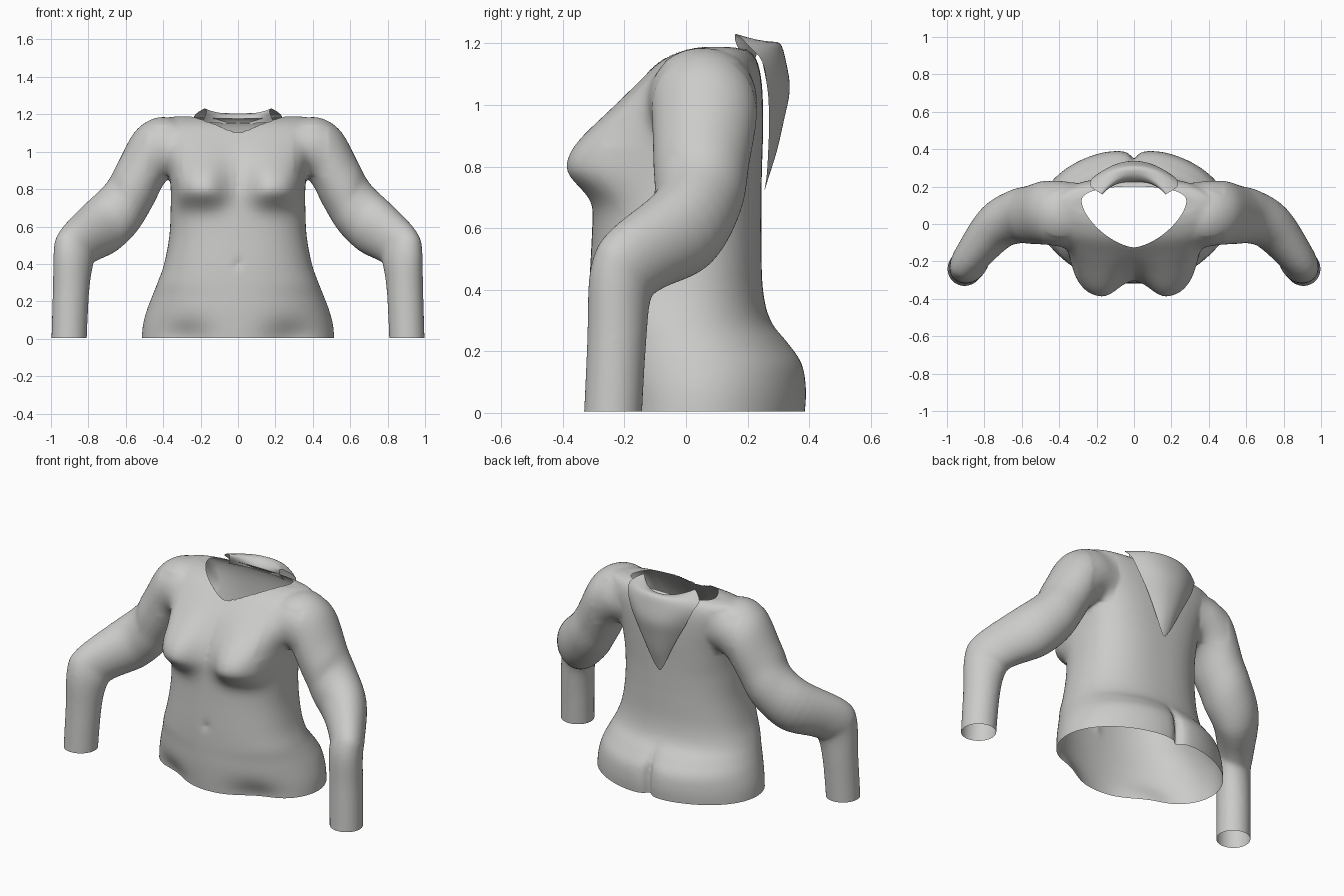
import bpy, bmesh, math
from mathutils import Vector

if "Cube" in bpy.data.objects:
    bpy.data.objects.remove(bpy.data.objects["Cube"])

grey = bpy.data.materials.new("light_grey")
grey.diffuse_color = (0.6, 0.6, 0.59, 1)
grey.use_nodes = True
grey.node_tree.nodes["Principled BSDF"].inputs["Base Color"].default_value = grey.diffuse_color


def spline(rows, steps):
    """Catmull-Rom interpolation through rows of numbers."""
    out = []
    n = len(rows)
    for i in range(n - 1):
        a, b, c, d = rows[max(i - 1, 0)], rows[i], rows[i + 1], rows[min(i + 2, n - 1)]
        for k in range(steps):
            t = k / steps
            out.append([0.5 * (2 * q + (r - p) * t + (2 * p - 5 * q + 4 * r - s) * t * t
                               + (3 * q - p - 3 * r + s) * t ** 3)
                        for p, q, r, s in zip(a, b, c, d)])
    return out + [list(rows[-1])]


def loft(bm, rings):
    """Closed skin over rings, capped at both ends."""
    vs = [[bm.verts.new(p) for p in ring] for ring in rings]
    n = len(vs[0])
    for a, b in zip(vs, vs[1:]):
        for i in range(n):
            bm.faces.new((a[i], a[(i + 1) % n], b[(i + 1) % n], b[i]))
    bm.faces.new(vs[0][::-1])
    bm.faces.new(vs[-1])


def make_object(name, bm):
    me = bpy.data.meshes.new(name)
    bm.to_mesh(me)
    bm.free()
    me.materials.append(grey)
    ob = bpy.data.objects.new(name, me)
    bpy.context.collection.objects.link(ob)
    for p in me.polygons:
        p.use_smooth = True
    return ob


def bell(d, s, k=2):
    return math.exp(-abs(d / s) ** k)


# torso stations: height, half width, front y, back y, roundness exponent
TORSO = [(-0.06, 0.515, -0.305, 0.39, 2.0), (0.0, 0.515, -0.31, 0.398, 2.0), (0.08, 0.507, -0.315, 0.402, 2.0),
         (0.16, 0.485, -0.318, 0.387, 2.05), (0.23, 0.458, -0.318, 0.335, 2.1), (0.30, 0.43, -0.318, 0.275, 2.2),
         (0.40, 0.395, -0.315, 0.25, 2.3), (0.55, 0.367, -0.307, 0.245, 2.4), (0.70, 0.36, -0.30, 0.245, 2.5),
         (0.80, 0.36, -0.293, 0.247, 2.7), (0.90, 0.372, -0.262, 0.25, 2.8), (1.0, 0.40, -0.208, 0.25, 2.9),
         (1.08, 0.43, -0.145, 0.245, 2.9), (1.14, 0.43, -0.085, 0.232, 2.8), (1.175, 0.41, -0.02, 0.207, 2.5),
         (1.188, 0.34, 0.03, 0.17, 2.4)]


def torso_ring(row, n=96):
    z, hw, yf, yb, ex = row
    mid = (yf + yb) / 2
    ring = []
    for i in range(n):
        a = 2 * math.pi * i / n
        c, s = math.cos(a), math.sin(a)
        e = 2 / ex
        x = hw * math.copysign(abs(c) ** e, c)
        y = mid + (yb - yf) / 2 * math.copysign(abs(s) ** e, s)
        if s < 0:
            # bust, navel and thigh creases
            rise = bell(z - 0.815, 0.16) if z > 0.815 else bell(z - 0.815, 0.105, 2.4)
            y -= 0.115 * bell(abs(x) - 0.215, 0.145, 2.8) * rise * min(1, -s * 1.8)
            y += 0.01 * bell(x, 0.02) * bell(z - 0.40, 0.025)
            y += 0.05 * bell(abs(x) - 0.28, 0.13) * bell(max(z, 0), 0.09)
        else:
            # seat lobes and cleft
            low = max(0, min(1, (0.29 - z) / 0.15))
            y -= low * (0.04 * bell(x, 0.025) + 0.015 * bell(x, 0.10))
        ring.append((x, y, z))
    return ring


# arm stations: outer point, inner point, sideways radius
ARM = [(.27, .06, 1.16, .27, .05, .88, .16), (.42, .06, 1.185, .34, .05, .87, .178),
       (.545, .065, 1.115, .395, .055, .83, .172), (.638, .055, .95, .46, .045, .705, .157),
       (.70, .035, .835, .545, .045, .57, .145), (.795, -.055, .73, .665, .03, .465, .127),
       (.925, -.235, .59, .785, -.085, .405, .098), (.963, -.283, .48, .80, -.14, .365, .094),
       (.968, -.29, .25, .82, -.16, .22, .093), (.975, -.305, -.06, .835, -.175, -.06, .093)]


def arm_rings(side, n=48):
    rows = spline(ARM, 5)
    mids = [(Vector(r[:3]) + Vector(r[3:6])) / 2 for r in rows]
    rings = []
    for i, r in enumerate(rows):
        u = (Vector(r[:3]) - Vector(r[3:6])) / 2
        tangent = mids[min(i + 1, len(mids) - 1)] - mids[max(i - 1, 0)]
        v = tangent.cross(u).normalized() * r[6]
        ring = []
        for k in range(n):
            a = 2 * math.pi * k / n
            p = mids[i] + u * math.cos(a) + v * math.sin(a)
            ring.append((p.x * side, p.y, p.z))
        rings.append(ring)
    return rings


# body: torso and arms fused into one skin
bm = bmesh.new()
loft(bm, [torso_ring(r) for r in spline(TORSO, 5)])
for side in (1, -1):
    loft(bm, arm_rings(side))
bmesh.ops.recalc_face_normals(bm, faces=bm.faces)
source = make_object("body_source", bm)
m = source.modifiers.new("fuse", 'REMESH')
m.mode = 'VOXEL'
m.voxel_size = 0.011
m = source.modifiers.new("relax", 'SMOOTH')
m.factor = 0.5
m.iterations = 6
deps = bpy.context.evaluated_depsgraph_get()
bm = bmesh.new()
bm.from_object(source, deps)
bpy.data.objects.remove(source)

# soft blend where the arms meet the chest and back
joint = [v for v in bm.verts if 0.3 < abs(v.co.x) < 0.48 and 0.87 < v.co.z < 1.14]
for _ in range(45):
    bmesh.ops.smooth_vert(bm, verts=joint, factor=0.5, use_axis_x=True, use_axis_y=True, use_axis_z=True)

# open waist and wrists
bmesh.ops.bisect_plane(bm, geom=bm.verts[:] + bm.edges[:] + bm.faces[:], plane_co=(0, 0, 0.005),
                       plane_no=(0, 0, -1), clear_outer=True)


# open neckline, trimmed to a rounded V
def neck(p):
    y = p.y - 0.12
    k = 1.55 if y < 0 else 2.4
    return ((abs(p.x) / 0.28) ** k + (abs(y) / (0.245 if y < 0 else 0.08)) ** k) ** (1 / k)


cut = [f for f in bm.faces if f.calc_center_median().z > 1.0 and neck(f.calc_center_median()) < 1]
bmesh.ops.delete(bm, geom=cut, context='FACES')
for v in bm.verts:
    if v.is_boundary and v.co.z > 0.9:
        s = neck(v.co)
        v.co.x /= s
        v.co.y = 0.12 + (v.co.y - 0.12) / s
make_object("body", bm)

# hood rows: centre z, edge z, half width, centre y, edge y
HOOD = [(1.15, 1.16, .19, .225, .18), (1.175, 1.21, .17, .235, .16), (1.20, 1.23, .18, .265, .165),
        (1.20, 1.19, .235, .305, .205), (1.14, 1.14, .22, .325, .248), (1.05, 1.05, .182, .337, .265),
        (.95, .95, .128, .318, .27), (.85, .85, .077, .295, .267), (.77, .77, .037, .27, .262),
        (.725, .725, .006, .256, .255)]


def hood_sheet(name, rows, bulge):
    bm = bmesh.new()
    n = 24
    grid = []
    for zc, ze, hw, yc, ye in spline(rows, 4):
        line = []
        for i in range(n + 1):
            u = 2 * i / n - 1
            w = abs(u) ** 2.2
            line.append(bm.verts.new((hw * u, ye + (yc - ye) * bulge * (1 - w), zc + (ze - zc) * w)))
        grid.append(line)
    for a, b in zip(grid, grid[1:]):
        for i in range(n):
            bm.faces.new((a[i], b[i], b[i + 1], a[i + 1]))
    bmesh.ops.recalc_face_normals(bm, faces=bm.faces)
    return make_object(name, bm)


hood_sheet("hood", HOOD, 1.0)
hood_sheet("hood_lining", HOOD[4:], 0.25)
